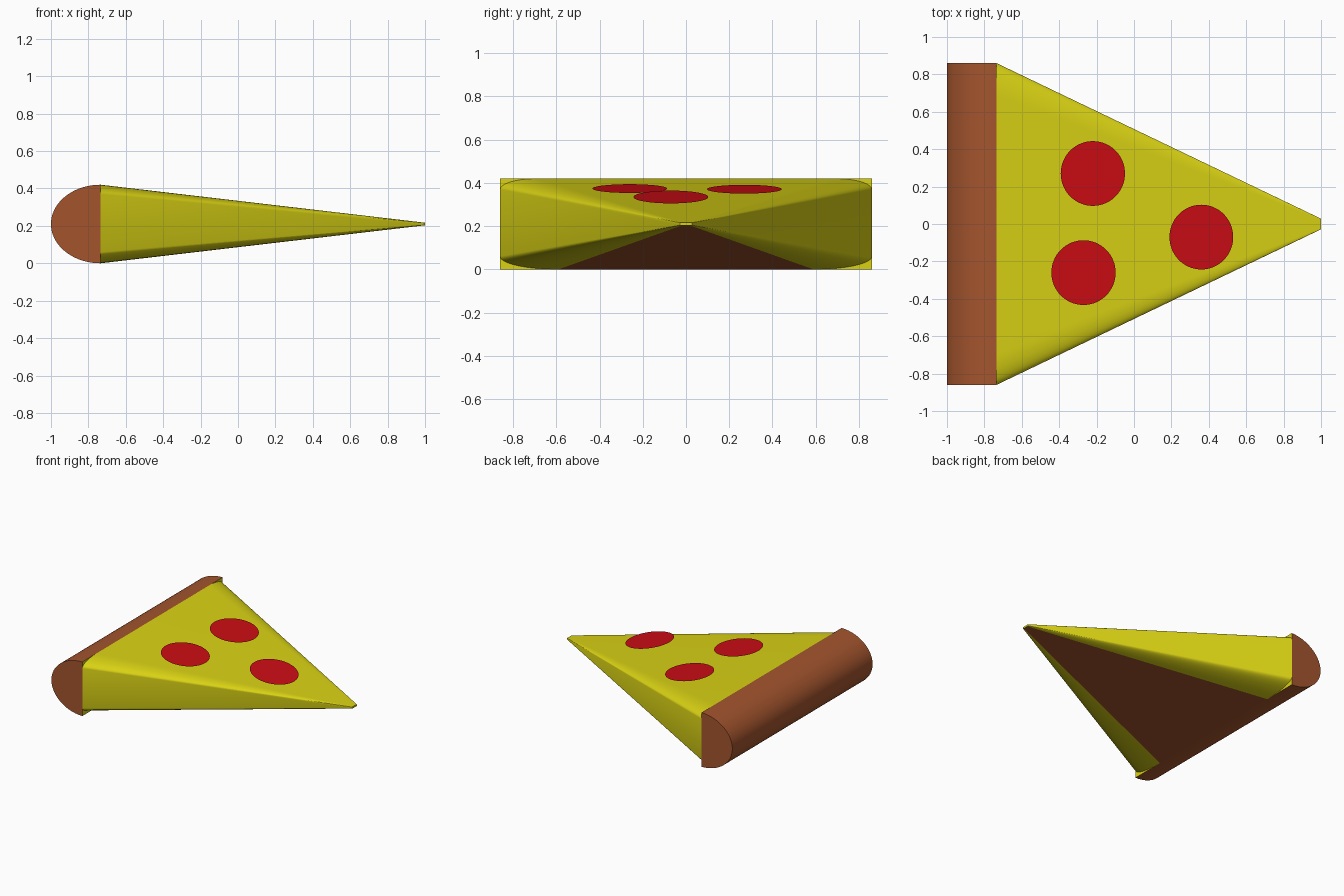
import bpy, bmesh, math
from mathutils import Matrix

if "Cube" in bpy.data.objects:
    bpy.data.objects.remove(bpy.data.objects["Cube"])


def material(name, rgb):
    m = bpy.data.materials.new(name)
    m.diffuse_color = (*rgb, 1)
    m.use_nodes = True
    m.node_tree.nodes["Principled BSDF"].inputs["Base Color"].default_value = m.diffuse_color
    return m


BROWN = material("baked_dough", (0.37, 0.09, 0.027))
YELLOW = material("cheese", (0.70, 0.65, 0.007))
RED = material("pepperoni_red", (0.60, 0.004, 0.007))
BACK_X, HALF_W, MID_Z, HALF_H = -0.735, 0.86, 0.21, 0.21


def finish(name, bm, mats, angle=30):
    mesh = bpy.data.meshes.new(name)
    bm.to_mesh(mesh)
    bm.free()
    for m in mats:
        mesh.materials.append(m)
    ob = bpy.data.objects.new(name, mesh)
    bpy.context.collection.objects.link(ob)
    bpy.ops.object.select_all(action='DESELECT')
    ob.select_set(True)
    bpy.context.view_layer.objects.active = ob
    bpy.ops.object.shade_smooth_by_angle(angle=math.radians(angle))
    return ob


def loft(a, b):
    # two matching rings joined by quads, with both ends capped
    bm = bmesh.new()
    ra, rb = ([bm.verts.new(p) for p in ring] for ring in (a, b))
    n = len(ra)
    for i in range(n):
        j = (i + 1) % n
        bm.faces.new((ra[i], ra[j], rb[j], rb[i]))
    bm.faces.new(ra)
    bm.faces.new(rb)
    bmesh.ops.recalc_face_normals(bm, faces=bm.faces)
    return bm


# crust: half-ellipse bar, its flat inner face coloured as cheese
arc = []
for i in range(41):
    t = math.pi * (0.5 + i / 40)
    arc.append((BACK_X + 0.265 * math.cos(t), MID_Z + HALF_H * math.sin(t)))
bm = loft([(x, -HALF_W, z) for x, z in arc], [(x, HALF_W, z) for x, z in arc])
for f in bm.faces:
    f.material_index = 1 if f.normal.x > 0.99 else 0
finish("crust", bm, [BROWN, YELLOW])

# slice: rounded section shrinking to the tip, brown underneath
section = []
corners = [(1, 1, 0.17, 0.05), (-1, 1, 0.17, 0.05), (-1, -1, 0.27, 0.06), (1, -1, 0.27, 0.06)]
for q, (sy, sz, ry, rz) in enumerate(corners):
    for i in range(13):
        t = math.pi / 2 * (q + i / 12)
        section.append((sy * (HALF_W - ry) + ry * math.cos(t),
                        sz * (HALF_H - rz) + rz * math.sin(t)))
TIP = 0.033
bm = loft([(BACK_X, y, MID_Z + z) for y, z in section],
          [(1.0, y * TIP, MID_Z + z * TIP) for y, z in section])
for f in bm.faces:
    f.material_index = 1 if f.normal.z < -0.99 and f.calc_area() > 0.2 else 0
finish("slice", bm, [YELLOW, BROWN])

# pepperoni: thin tilted discs lying on the cheese
for k, (x, y, z, slope) in enumerate([(-0.22, 0.27, 0.371, 0.118),
                                      (-0.27, -0.26, 0.374, 0.118),
                                      (0.36, -0.07, 0.335, 0.174)]):
    bm = bmesh.new()
    mat = Matrix.Translation((x, y, z)) @ Matrix.Rotation(math.atan(slope), 4, 'Y')
    bmesh.ops.create_circle(bm, cap_ends=True, segments=64, radius=0.173, matrix=mat)
    finish(f"pepperoni_{k + 1}", bm, [RED])
